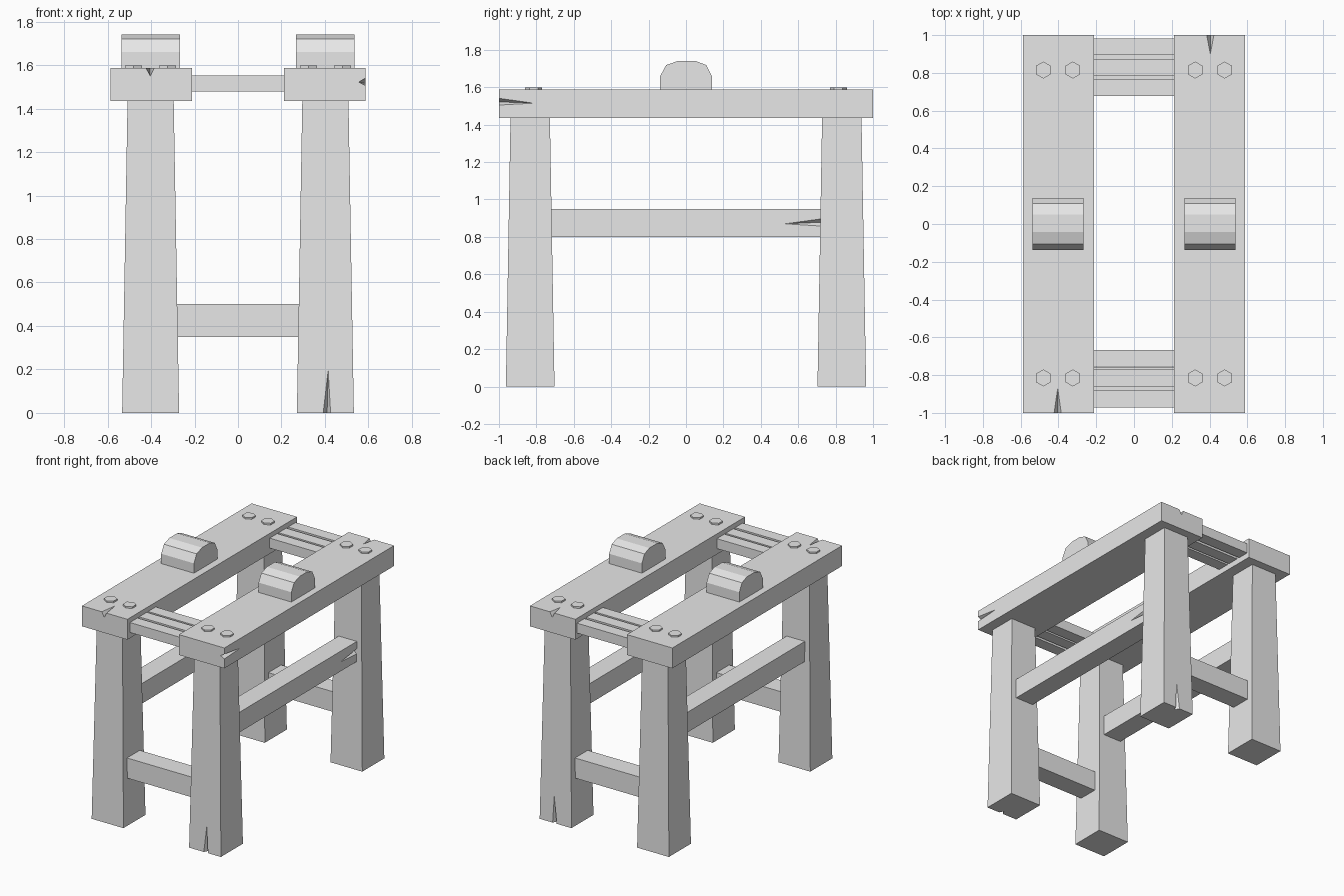
import bpy
import bmesh
from mathutils import Vector

cube = bpy.data.objects.get("Cube")
if cube:
    bpy.data.objects.remove(cube, do_unlink=True)

grey = bpy.data.materials.new("plain_grey")
grey.use_nodes = True
grey.diffuse_color = (0.8, 0.8, 0.8, 1)
grey.node_tree.nodes["Principled BSDF"].inputs["Base Color"].default_value = (0.8, 0.8, 0.8, 1)


def finish(name, bm):
    bmesh.ops.recalc_face_normals(bm, faces=bm.faces)
    mesh = bpy.data.meshes.new(name)
    bm.to_mesh(mesh)
    bm.free()
    mesh.materials.append(grey)
    ob = bpy.data.objects.new(name, mesh)
    bpy.context.collection.objects.link(ob)
    return ob


def block(name, center, size, taper=1.0):
    """Box whose top is scaled by taper."""
    bm = bmesh.new()
    bmesh.ops.create_cube(bm, size=1)
    for v in bm.verts:
        k = taper if v.co.z > 0 else 1.0
        v.co = Vector(center) + Vector((v.co.x * size[0] * k, v.co.y * size[1] * k, v.co.z * size[2]))
    return finish(name, bm)


def crack(ob, tip, deep, side_a, side_b):
    """Cut a V-shaped split running from the deep point out to the tip."""
    tip, deep, a, b = (Vector(p) for p in (tip, deep, side_a, side_b))
    start = tip + (deep - tip) * 1.2
    end = deep + (tip - deep) * 1.2
    bm = bmesh.new()
    for p in (start, start + (a - deep) * 2, start + (b - deep) * 2, end):
        bm.verts.new(p)
    bmesh.ops.convex_hull(bm, input=bm.verts)
    cutter = finish("crack_cutter", bm)
    cutter.hide_render = True
    mod = ob.modifiers.new("crack", 'BOOLEAN')
    mod.operation = 'DIFFERENCE'
    mod.solver = 'EXACT'
    mod.object = cutter
    bpy.context.view_layer.objects.active = ob
    bpy.ops.object.modifier_apply(modifier=mod.name)
    bpy.data.objects.remove(cutter, do_unlink=True)


CX, CY = 0.402, 0.833      # leg centres
TOP = 1.587                # plank top
parts = {}

for sx, side in ((-1, "right"), (1, "left")):
    x = sx * CX
    # Top plank and side rail
    parts[side, "plank"] = block(side + "_plank", (x - sx * 0.002, 0, 1.511), (0.375, 2, 0.152))
    parts[side, "rail"] = block(side + "_side_rail", (x, 0, 0.875), (0.15, 1.45, 0.15))

    # Rounded saddle block on the plank
    profile = [(-0.138, TOP - 0.005), (-0.138, 1.66), (-0.106, 1.719), (-0.042, 1.741),
               (0.05, 1.741), (0.108, 1.719), (0.138, 1.66), (0.138, TOP - 0.005)]
    bm = bmesh.new()
    face = bm.faces.new([bm.verts.new((x - 0.135, y, z)) for y, z in profile])
    ext = bmesh.ops.extrude_face_region(bm, geom=[face], use_keep_orig=True)
    bmesh.ops.translate(bm, vec=(0.27, 0, 0), verts=[g for g in ext["geom"] if isinstance(g, bmesh.types.BMVert)])
    finish(side + "_saddle_block", bm)

    for sy, end in ((-1, "front"), (1, "back")):
        # Tapered leg
        parts[side, end] = block(f"{end}_{side}_leg", (x, sy * CY, 0.719), (0.262, 0.26, 1.438), 0.81)
        # Hexagonal bolt heads
        for i, dx in enumerate((-0.078, 0.078)):
            bm = bmesh.new()
            bmesh.ops.create_cone(bm, cap_ends=True, segments=6, radius1=0.045, radius2=0.045, depth=0.02)
            bmesh.ops.translate(bm, vec=(x + dx, sy * 0.815, TOP + 0.002), verts=bm.verts)
            finish(f"{end}_{side}_bolt_{i + 1}", bm)

# Low cross rails and the three slats at each end
for sy, end, slats in ((-1, "front", (0.711, 0.816, 0.926)), (1, "back", (0.721, 0.827, 0.938))):
    block(end + "_cross_rail", (0, sy * CY, 0.425), (0.58, 0.15, 0.15))
    for i, y in enumerate(slats):
        block(f"{end}_slat_{i + 1}", (0, sy * y, 1.515), (0.44, 0.089, 0.074))

# Splits in the planks
for side, x, sy, tip in (("right", -0.404, -1, 0.87), ("left", 0.404, 1, 0.9)):
    crack(parts[side, "plank"], (x, sy * tip, TOP), (x, sy, 1.55),
          (x - 0.019, sy, TOP), (x + 0.019, sy, TOP))
crack(parts["left", "plank"], (0.5875, -0.815, 1.515), (0.556, -1, 1.522),
      (0.5875, -1, 1.505), (0.5875, -1, 1.541))

# Split in the side rail, running out of the back leg
crack(parts["left", "rail"], (0.477, 0.53, 0.87), (0.447, 0.72, 0.878),
      (0.477, 0.72, 0.858), (0.477, 0.72, 0.896))

# Splits at the feet
for sy, end in ((-1, "front"), (1, "back")):
    crack(parts["left", end], (0.415, sy * 0.96, 0.2), (0.41, sy * 0.93, 0),
          (0.392, sy * 0.963, 0), (0.426, sy * 0.963, 0))
